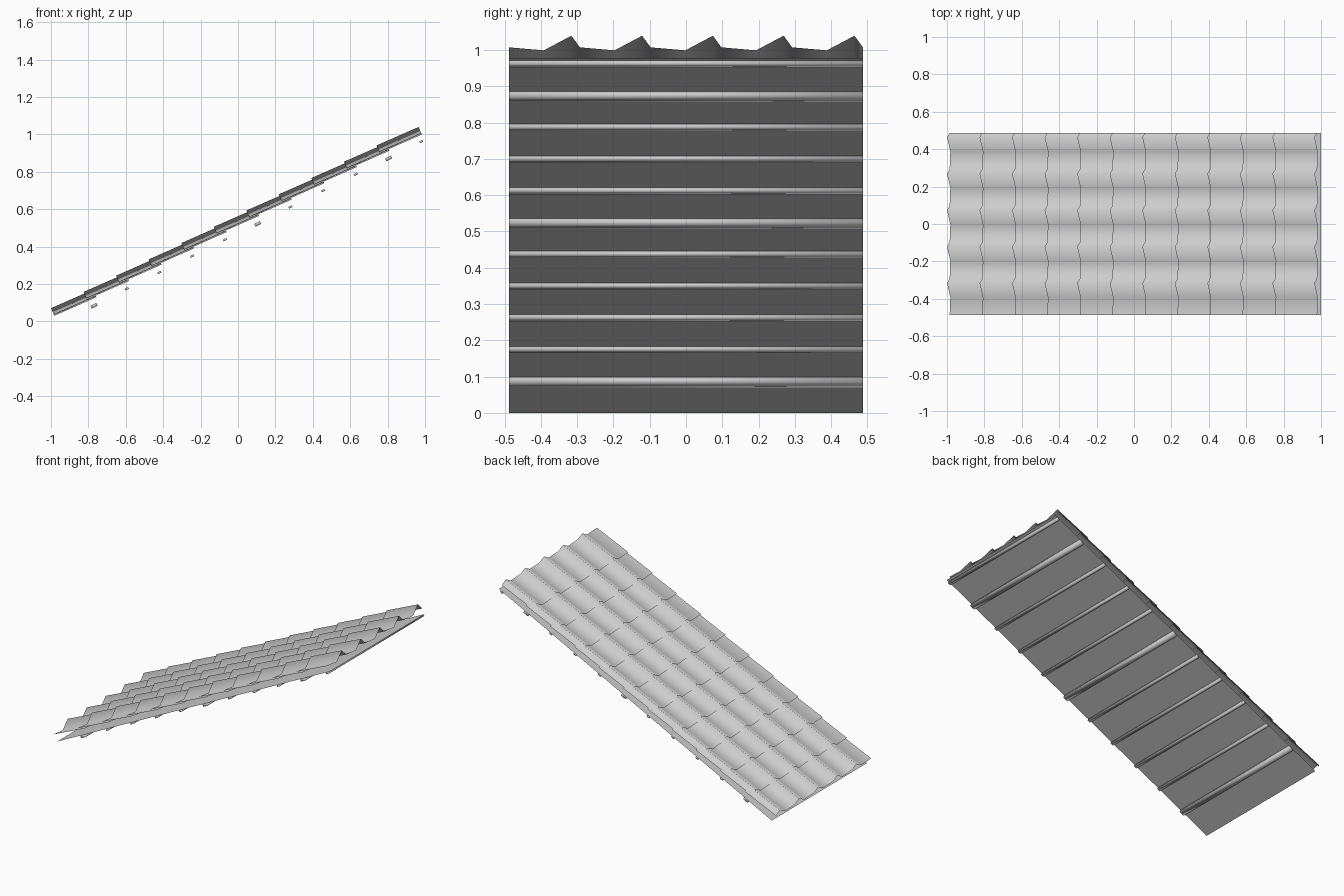
import bpy, bmesh, math
from mathutils import Vector, Matrix

cube = bpy.data.objects.get("Cube")
if cube:
    bpy.data.objects.remove(cube, do_unlink=True)

grey = bpy.data.materials.new("roof_grey")
grey.use_nodes = True
colour = (0.62, 0.62, 0.62, 1)
grey.diffuse_color = colour
grey.node_tree.nodes["Principled BSDF"].inputs["Base Color"].default_value = colour

HALF_WIDTH = 0.4875
ROWS = 11
PITCH = Vector((0.174, 0, 0.087))      # step from one tile row to the next
ROOF_ANGLE = math.atan(0.5)


def sheet_z(x):
    return 0.5 * x + 0.478


def finish(name, bm):
    mesh = bpy.data.meshes.new(name)
    bm.to_mesh(mesh)
    bm.free()
    mesh.materials.append(grey)
    for face in mesh.polygons:
        face.use_smooth = True
    obj = bpy.data.objects.new(name, mesh)
    bpy.context.collection.objects.link(obj)
    return obj


def strip(name, lower, upper):
    """Skin between two matching lines of points, facing up."""
    bm = bmesh.new()
    a = [bm.verts.new(p) for p in lower]
    b = [bm.verts.new(p) for p in upper]
    for i in range(len(a) - 1):
        bm.faces.new((a[i], b[i], b[i + 1], a[i + 1]))
    return finish(name, bm)


# Wavy tile rows, each tilted slightly flatter than the roof
WAVES = 5
period = 2 * HALF_WIDTH / WAVES
wave = [(0, 0.009), (0.49, 0), (0.88, 0.044)]
profile = [((w + t) * period - HALF_WIDTH, h) for w in range(WAVES) for t, h in wave]
profile.append((HALF_WIDTH, 0.009))

run = Vector((0.225, 0, 0.099))
normal = Vector((-run.z, 0, run.x)).normalized()
first = Vector((-0.982, 0, 0.03))
for r in range(ROWS):
    line = [first + PITCH * r + normal * h + Vector((0, y, 0)) for y, h in profile]
    strip(f"tile_row_{r + 1}", line, [p + run for p in line])

# Flat underlay sheet
ends = [[Vector((x, y, sheet_z(x))) for y in (-HALF_WIDTH, HALF_WIDTH)]
        for x in (-0.956, 1.0)]
strip("underlay_sheet", *ends)

# Battens hung under the sheet, with heavier purlins at intervals
for i in range(ROWS):
    heavy = i in (0, 5, 9)
    width, height = (0.034, 0.016) if heavy else (0.02, 0.011)
    x = -0.77 + 0.175 * i
    drop = (height / 2 + 0.0005) / math.cos(ROOF_ANGLE)
    bm = bmesh.new()
    bmesh.ops.create_cube(bm, size=1)
    bm.transform(Matrix.Translation((x, 0, sheet_z(x) - drop))
                 @ Matrix.Rotation(-ROOF_ANGLE, 4, 'Y')
                 @ Matrix.Diagonal((width, 2 * HALF_WIDTH, height, 1)))
    finish(f"{'purlin' if heavy else 'batten'}_{i + 1}", bm)
